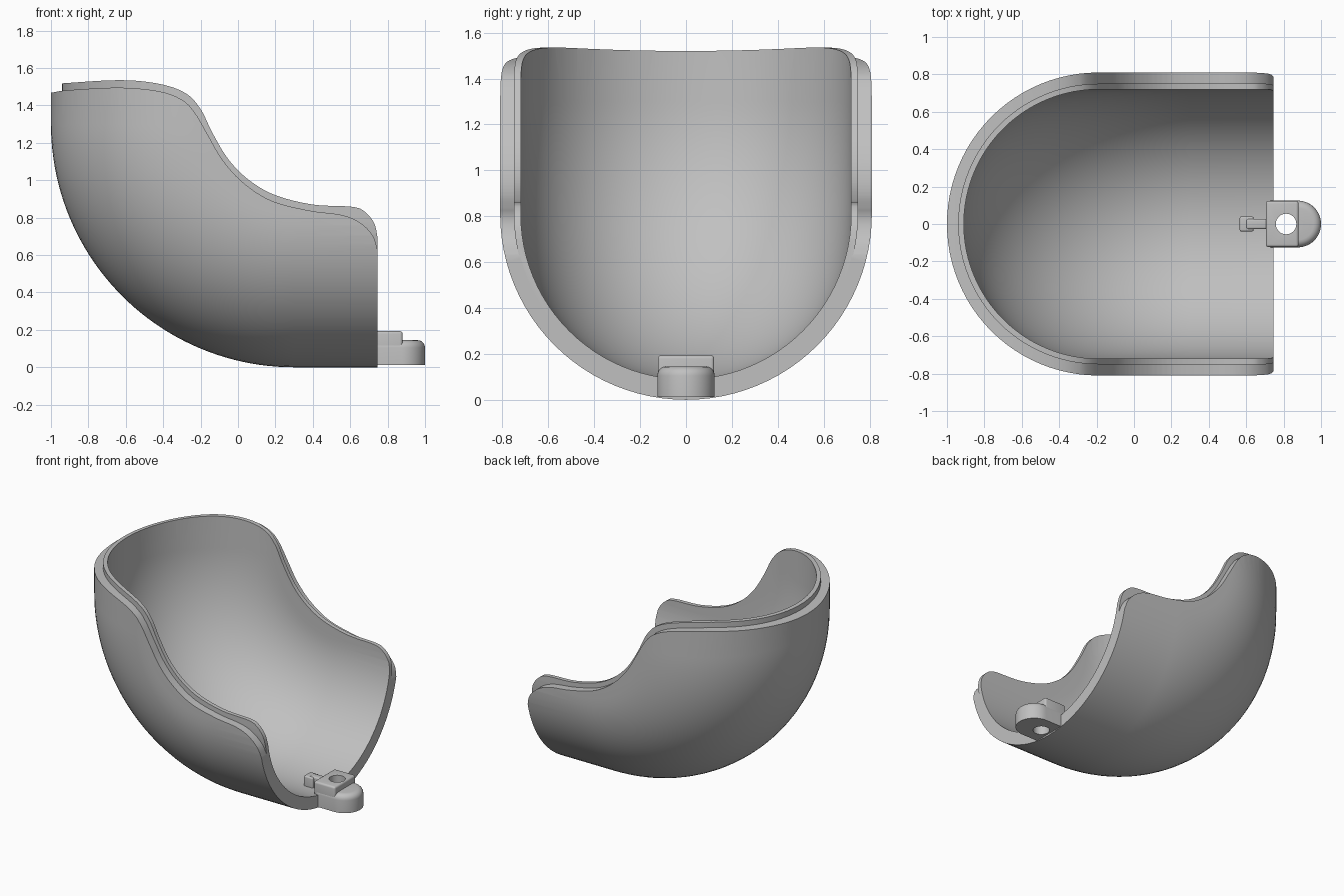
import bpy, bmesh, math
from mathutils import Vector

cube = bpy.data.objects.get("Cube")
if cube:
    bpy.data.objects.remove(cube)

GREY = (0.53, 0.53, 0.53, 1)
grey = bpy.data.materials.new("plain grey")
grey.use_nodes = True
grey.diffuse_color = GREY
grey.node_tree.nodes["Principled BSDF"].inputs["Base Color"].default_value = GREY

BEND = Vector((0.3, 0, 1.3))   # centre of the elbow bend
BEND_R = 0.49                  # spine radius of the bend
TUBE_R = 0.81                  # outer half width
FRONT_X = 0.745


def finish(name, bm):
    bmesh.ops.recalc_face_normals(bm, faces=bm.faces)
    mesh = bpy.data.meshes.new(name)
    bm.to_mesh(mesh)
    bm.free()
    mesh.materials.append(grey)
    ob = bpy.data.objects.new(name, mesh)
    bpy.context.collection.objects.link(ob)
    return ob


def activate(ob):
    bpy.ops.object.select_all(action='DESELECT')
    ob.select_set(True)
    bpy.context.view_layer.objects.active = ob


def boolean(ob, cutter, operation):
    activate(ob)
    mod = ob.modifiers.new("cut", 'BOOLEAN')
    mod.object, mod.operation, mod.solver = cutter, operation, 'EXACT'
    bpy.ops.object.modifier_apply(modifier=mod.name)
    bpy.data.objects.remove(cutter)


def bevel(ob, width, segments=4):
    activate(ob)
    mod = ob.modifiers.new("soft edges", 'BEVEL')
    mod.width, mod.segments = width, segments
    mod.limit_method, mod.angle_limit = 'ANGLE', math.radians(40)
    bpy.ops.object.modifier_apply(modifier=mod.name)


def smooth(ob):
    activate(ob)
    bpy.ops.object.shade_smooth_by_angle(angle=math.radians(32))


def prism(name, points, direction):
    """Extrude a closed outline of 3D points along a vector."""
    bm = bmesh.new()
    face = bm.faces.new([bm.verts.new(p) for p in points])
    ext = bmesh.ops.extrude_face_region(bm, geom=[face])
    moved = [v for v in ext["geom"] if isinstance(v, bmesh.types.BMVert)]
    bmesh.ops.translate(bm, verts=moved, vec=direction)
    return finish(name, bm)


def spline(pts, steps=6):
    """Smooth curve through 2D points."""
    pts = [Vector(p) for p in pts]
    out = []
    for i in range(len(pts) - 1):
        p0, p1, p2 = pts[max(i - 1, 0)], pts[i], pts[i + 1]
        p3 = pts[min(i + 2, len(pts) - 1)]
        for k in range(steps):
            t = k / steps
            out.append(0.5 * (2 * p1 + (p2 - p0) * t + (2 * p0 - 5 * p1 + 4 * p2 - p3) * t * t
                              + (3 * p1 - p0 - 3 * p2 + p3) * t ** 3))
    return out + [pts[-1]]


def section(spine, out, r, sides=48, reach=0.2):
    """U-shaped section: half circle with straight arms."""
    arm = spine - out * reach
    pts = [arm + Vector((0, -r, 0))]
    for i in range(sides + 1):
        t = math.pi * (i / sides - 0.5)
        pts.append(spine + out * r * math.cos(t) + Vector((0, r * math.sin(t), 0)))
    return pts + [arm + Vector((0, r, 0))]


def shell(name, r_out, r_in, rim, steps=44):
    """Elbow trough swept along the bend, trimmed to a rim profile."""
    stations = [(Vector((0.85, 0, TUBE_R)), Vector((0, 0, -1)))]
    for i in range(steps + 1):
        a = math.pi / 2 * i / steps
        out = Vector((-math.sin(a), 0, -math.cos(a)))
        stations.append((BEND + out * BEND_R, out))
    stations.append((Vector((BEND.x - BEND_R, 0, 1.65)), Vector((-1, 0, 0))))
    bm = bmesh.new()
    loops = [[bm.verts.new(p) for p in section(s, o, r_out) + section(s, o, r_in)[::-1]]
             for s, o in stations]
    n = len(loops[0])
    for a, b in zip(loops, loops[1:]):
        for i in range(n):
            j = (i + 1) % n
            bm.faces.new((a[i], a[j], b[j], b[i]))
    for end in (loops[0], loops[-1]):
        for i in range(n // 2 - 1):
            bm.faces.new((end[i], end[i + 1], end[n - 2 - i], end[n - 1 - i]))
    ob = finish(name, bm)
    outline = [(p.x, -1, p.y) for p in spline(rim)]
    outline += [(FRONT_X, -1, -0.2), (rim[0][0], -1, -0.2)]
    boolean(ob, prism("rim_cutter", outline, (0, 2, 0)), 'INTERSECT')
    smooth(ob)
    return ob


# Outer wall with the lower rim
shell("outer_shell", TUBE_R, 0.745,
      [(-1.1, 1.455), (-1, 1.468), (-0.9, 1.482), (-0.63, 1.495), (-0.42, 1.475), (-0.3, 1.43),
       (-0.23, 1.36), (-0.16, 1.24), (-0.08, 1.105), (0.03, 0.985), (0.18, 0.89), (0.38, 0.838),
       (0.55, 0.815), (0.65, 0.775), (0.72, 0.705), (FRONT_X, 0.63)])

# Thin inner wall with the raised lip
shell("inner_lip", 0.75, 0.72,
      [(-1.1, 1.505), (-0.94, 1.518), (-0.63, 1.535), (-0.42, 1.515), (-0.28, 1.465),
       (-0.2, 1.38), (-0.135, 1.25), (-0.05, 1.11), (0.06, 1.0), (0.2, 0.92), (0.4, 0.87),
       (0.61, 0.858), (0.68, 0.83), (0.728, 0.77), (FRONT_X, 0.70)])


def hole(ob):
    ring = [(0.813 + 0.055 * math.cos(math.tau * i / 40), 0.055 * math.sin(math.tau * i / 40), -0.1)
            for i in range(40)]
    boolean(ob, prism("hole_cutter", ring, (0, 0, 0.5)), 'DIFFERENCE')


# Rounded tab at the front end
arc = [math.pi * (i / 28 - 0.5) for i in range(29)]
outline = [(0.73, -0.125), *[(0.875 + 0.125 * math.cos(a), 0.125 * math.sin(a)) for a in arc],
           (0.73, 0.125)]
tab = prism("front_tab", [(x, y, 0.012) for x, y in outline], (0, 0, 0.133))
activate(tab)
bm = bmesh.new()
bm.from_mesh(tab.data)
top = [e for e in bm.edges if all(v.co.z > 0.14 for v in e.verts)]
bmesh.ops.bevel(bm, geom=top, offset=0.04, segments=5, profile=0.5, affect='EDGES')
bm.to_mesh(tab.data)
bm.free()
hole(tab)
smooth(tab)


def box(name, x0, x1, half_y, z0, z1, soft):
    ob = prism(name, [(x0, -half_y, z0), (x1, -half_y, z0), (x1, half_y, z0), (x0, half_y, z0)],
               (0, 0, z1 - z0))
    bevel(ob, soft)
    return ob


# Raised block over the rim, pierced by the same hole
block = box("raised_block", 0.705, 0.88, 0.123, 0.05, 0.193, 0.014)
hole(block)
smooth(block)

# Narrow tongue reaching over the inner floor
smooth(box("tongue_bar", 0.6, 0.72, 0.027, 0.06, 0.17, 0.01))
smooth(box("tongue_tip", 0.565, 0.64, 0.04, 0.06, 0.165, 0.01))
